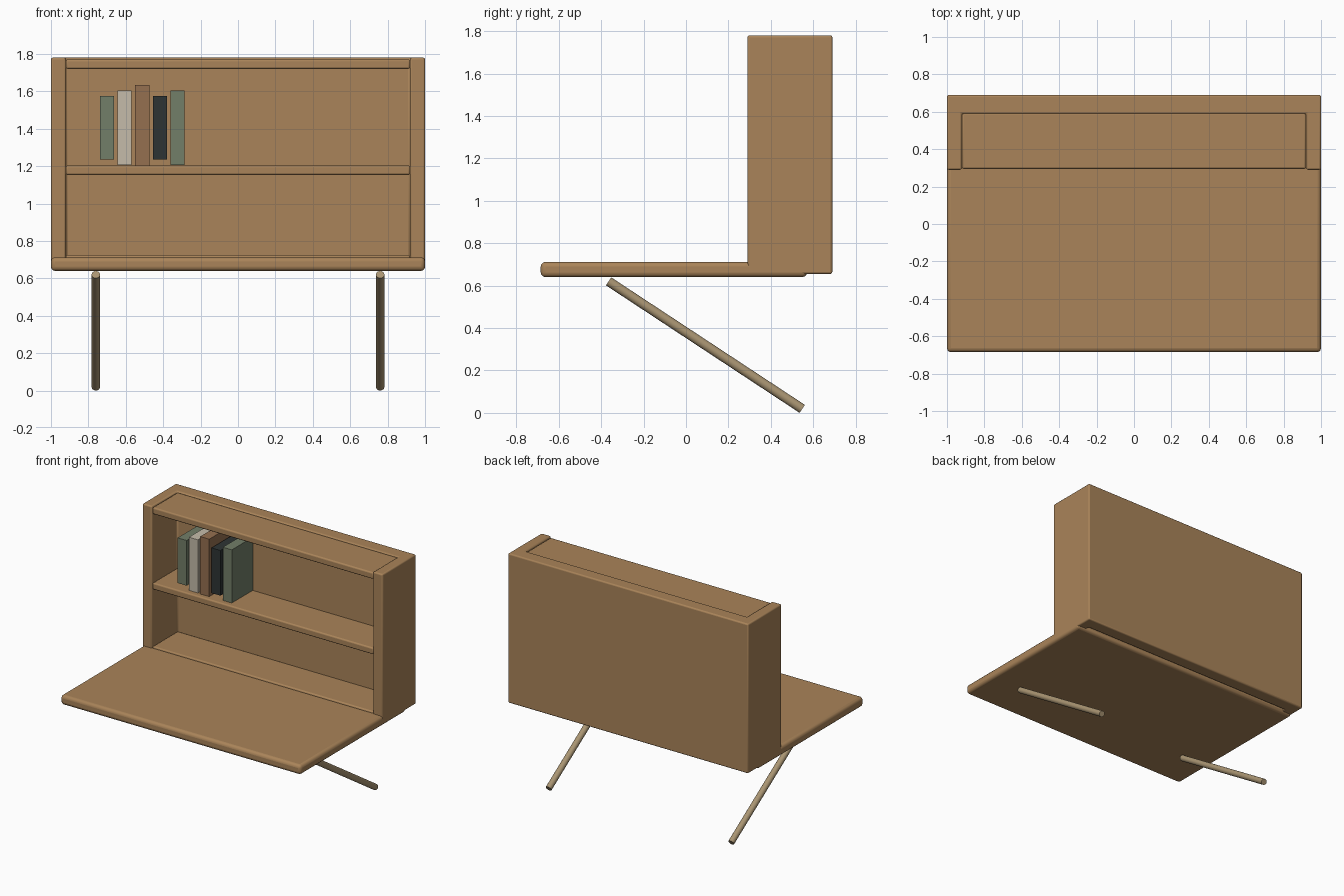
import bpy, bmesh
from mathutils import Vector

if "Cube" in bpy.data.objects:
    bpy.data.objects.remove(bpy.data.objects["Cube"])


def material(name, rgb):
    m = bpy.data.materials.new(name)
    m.diffuse_color = (*rgb, 1)
    m.use_nodes = True
    m.node_tree.nodes["Principled BSDF"].inputs["Base Color"].default_value = m.diffuse_color
    return m


wood = material("wood", (0.40, 0.23, 0.10))
leg_wood = material("leg_wood", (0.40, 0.30, 0.17))
green = material("book_green", (0.17, 0.21, 0.14))
cream = material("book_cream", (0.56, 0.50, 0.40))
brown = material("book_brown", (0.30, 0.16, 0.08))
dark = material("book_dark", (0.027, 0.034, 0.034))


def prism(name, outline, z0, z1, mat, bevel=0.0):
    """Extrude a plan outline from z0 to z1, with optional rounded edges."""
    bm = bmesh.new()
    face = bm.faces.new([bm.verts.new((x, y, z0)) for x, y in outline])
    ext = bmesh.ops.extrude_face_region(bm, geom=[face])
    top = [v for v in ext["geom"] if isinstance(v, bmesh.types.BMVert)]
    bmesh.ops.translate(bm, verts=top, vec=(0, 0, z1 - z0))
    bmesh.ops.recalc_face_normals(bm, faces=bm.faces)
    mesh = bpy.data.meshes.new(name)
    bm.to_mesh(mesh)
    bm.free()
    ob = bpy.data.objects.new(name, mesh)
    bpy.context.collection.objects.link(ob)
    mesh.materials.append(mat)
    if bevel:
        mod = ob.modifiers.new("round_edges", "BEVEL")
        mod.width, mod.segments = bevel, 3
        smooth(ob)
    return ob


def box(name, x0, x1, y0, y1, z0, z1, mat, bevel=0.0):
    return prism(name, [(x0, y0), (x1, y0), (x1, y1), (x0, y1)], z0, z1, mat, bevel)


def smooth(ob):
    bpy.ops.object.select_all(action="DESELECT")
    ob.select_set(True)
    bpy.context.view_layer.objects.active = ob
    bpy.ops.object.shade_smooth_by_angle()


# Cabinet sides and back as one U-shaped shell
shell = [(-1, 0.29), (-0.92, 0.29), (-0.92, 0.59), (0.92, 0.59),
         (0.92, 0.29), (1, 0.29), (1, 0.69), (-1, 0.69)]
prism("cabinet_sides_and_back", shell, 0.655, 1.78, wood, 0.01)

# Horizontal boards inside the shell
for name, z0, z1 in (("cabinet_top", 1.72, 1.77), ("middle_shelf", 1.153, 1.203),
                     ("cabinet_bottom", 0.675, 0.725)):
    box(name, -0.92, 0.92, 0.295, 0.595, z0, z1, wood, 0.01)

# Fold-down writing board
box("desk_board", -1, 1, -0.685, 0.57, 0.64, 0.712, wood, 0.022)

# Slanted legs
for side, x in (("left", -0.76), ("right", 0.76)):
    a, b = Vector((x, -0.365, 0.62)), Vector((x, 0.548, 0.019))
    bpy.ops.mesh.primitive_cylinder_add(vertices=24, radius=0.0225, depth=(b - a).length,
                                        location=(a + b) / 2)
    leg = bpy.context.object
    leg.name = side + "_leg"
    leg.rotation_euler = (b - a).to_track_quat("Z", "Y").to_euler()
    leg.data.materials.append(leg_wood)
    smooth(leg)

# Row of books, all centred at the same height
books = [(0.34, green), (0.40, cream), (0.46, brown), (0.34, dark), (0.40, green)]
for i, (h, mat) in enumerate(books):
    x = -0.70 + i * 0.094
    box(f"book_{i + 1}", x - 0.0375, x + 0.0375, 0.335, 0.59,
        1.405 - h / 2, 1.405 + h / 2, mat)
